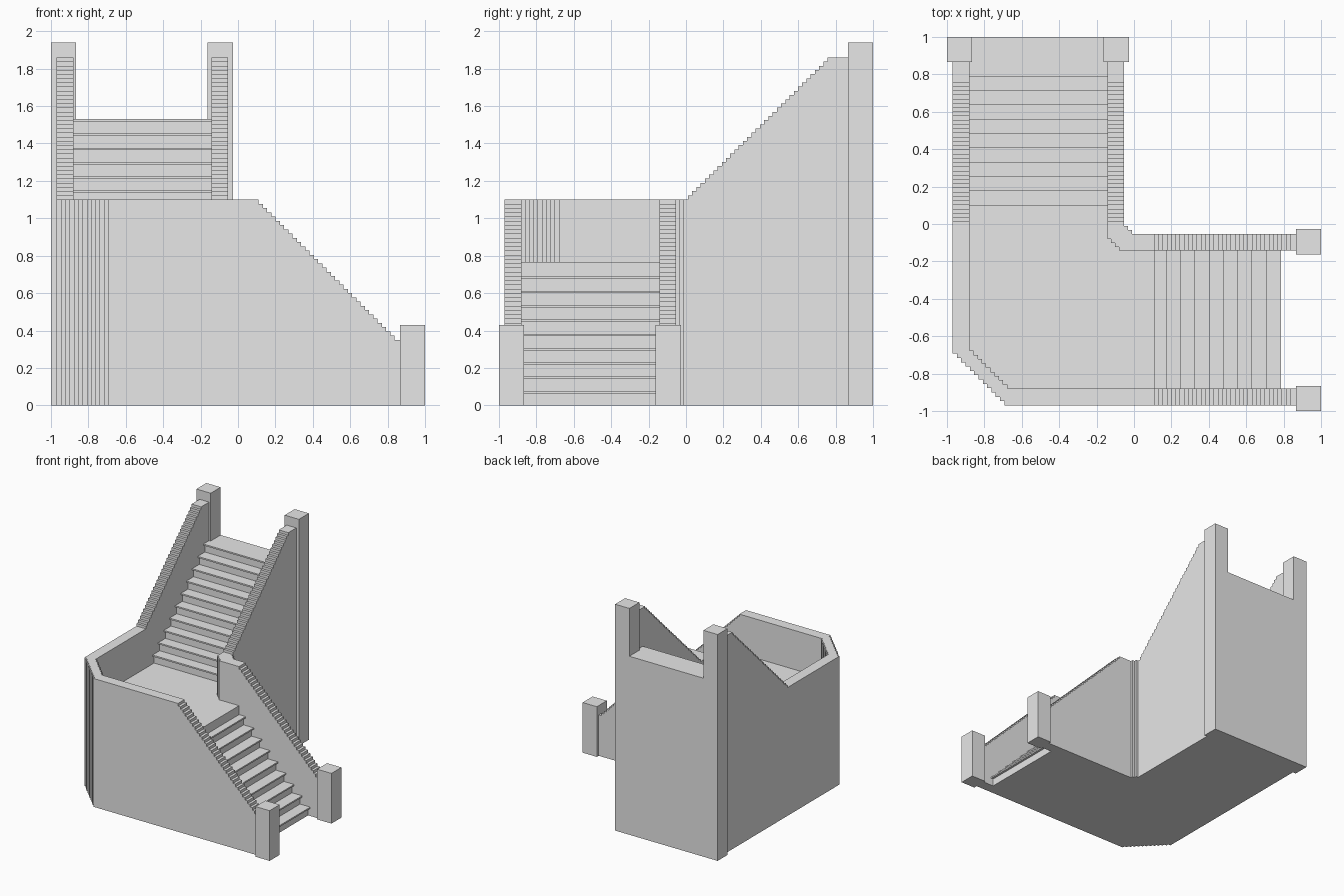
import bpy
import bmesh

if "Cube" in bpy.data.objects:
    bpy.data.objects.remove(bpy.data.objects["Cube"])

stone = bpy.data.materials.new("grey_stone")
stone.use_nodes = True
GREY = (0.8, 0.8, 0.8, 1)
stone.diffuse_color = GREY
stone.node_tree.nodes["Principled BSDF"].inputs["Base Color"].default_value = GREY

# Main levels and wall lines
FLOOR, RAIL = 0.765, 1.10
STEP = FLOOR / 10
NOSE, SLAB = 0.02, 0.0125
NOTCH = 0.0227
OUT, OUT_IN = -0.97, -0.88       # outer wall faces, in x and in y
IN, IN_OUT = -0.143, -0.053      # inner wall faces, in x and in y
POST = 0.135


def prism(name, outline, axis, lo, hi):
    """Extrude a 2D outline along an axis: x takes (y, z), y takes (x, z), z takes (x, y)."""
    place = {"x": lambda a, b, c: (c, a, b),
             "y": lambda a, b, c: (a, c, b),
             "z": lambda a, b, c: (a, b, c)}[axis]
    bm = bmesh.new()
    face = bm.faces.new([bm.verts.new(place(a, b, lo)) for a, b in outline])
    new = bmesh.ops.extrude_face_region(bm, geom=[face])["geom"]
    move = [p - q for p, q in zip(place(0, 0, hi), place(0, 0, lo))]
    bmesh.ops.translate(bm, vec=move, verts=[v for v in new if isinstance(v, bmesh.types.BMVert)])
    bmesh.ops.recalc_face_normals(bm, faces=bm.faces)
    mesh = bpy.data.meshes.new(name)
    bm.to_mesh(mesh)
    bm.free()
    mesh.materials.append(stone)
    obj = bpy.data.objects.new(name, mesh)
    bpy.context.collection.objects.link(obj)
    return obj


def notched(start, end, second_first=True):
    """Right-angled little steps from start to end."""
    (a0, b0), (a1, b1) = start, end
    n = max(1, round(abs(a1 - a0) / NOTCH))
    points = [start]
    for i in range(n):
        a, b = (a0 + (a1 - a0) * (i + j) / n for j in (0, 1)), (b0 + (b1 - b0) * (i + j) / n for j in (0, 1))
        (pa, na), (pb, nb) = a, b
        points += [(pa, nb) if second_first else (na, pb), (na, nb)]
    return points


def flight(edge, direction, base, back, count=10):
    """Stair profile with overhanging treads; edge is the front of the lowest tread."""
    points = [(back, 0), (edge + direction * NOSE, 0)]
    for k in range(count):
        front = edge + direction * STEP * k
        riser = front + direction * NOSE
        top = base + STEP * (k + 1)
        points += [(riser, top - SLAB), (front, top - SLAB), (front, top)]
        if k < count - 1:
            points.append((riser + direction * STEP, top))
    return points + [(back, top)]


# Sloping walls beside both flights
UP_START, LOW_START = 0.01, 0.11
upper_wall = [(UP_START, 0)] + notched((UP_START, RAIL), (0.78, 1.86)) + [(0.87, 1.86), (0.87, 0)]
lower_wall = [(LOW_START, 0)] + notched((LOW_START, RAIL), (0.86, 0.35)) + [(0.87, 0.35), (0.87, 0)]
for side, lo, hi in (("outer", OUT, OUT_IN), ("inner", IN, IN_OUT)):
    prism("upper_" + side + "_wall", upper_wall, "x", lo, hi)
    prism("lower_" + side + "_wall", lower_wall, "y", lo, hi)

# Landing walls with notched corners
outer_face = [(OUT, UP_START)] + notched((OUT, -0.67), (-0.67, OUT)) + [(LOW_START, OUT)]
outer_lining = [(OUT_IN, UP_START)] + notched((OUT_IN, -0.655), (-0.655, OUT_IN)) + [(LOW_START, OUT_IN)]
inner_face = [(IN_OUT, UP_START)] + notched((IN_OUT, UP_START), (UP_START, IN_OUT))[1:] + [(LOW_START, IN_OUT)]
inner_lining = [(IN, UP_START)] + notched((IN, -0.06), (-0.06, IN)) + [(LOW_START, IN)]
prism("landing_outer_wall", outer_face + outer_lining[::-1], "z", 0, RAIL)
prism("landing_inner_wall", inner_face + inner_lining[::-1], "z", 0, RAIL)

# Landing floor and the two flights
prism("landing", outer_lining + inner_lining[::-1], "z", 0, FLOOR)
prism("upper_flight", flight(0.10, 1, FLOOR, 1.0), "x", OUT_IN, IN)
prism("lower_flight", flight(0.785, -1, 0, LOW_START - 0.02), "y", OUT_IN, IN)

# Fill under the nosings where the flights meet the landing
prism("upper_flight_base", [(UP_START, 0), (0.13, 0), (0.13, FLOOR), (UP_START, FLOOR)], "x", OUT_IN, IN)

# Square end posts
for side, corner in (("outer", -1.0), ("inner", -0.163)):
    lo, hi = corner, corner + POST
    square = [(lo, 1 - POST), (hi, 1 - POST), (hi, 1), (lo, 1)]
    prism("upper_" + side + "_post", square, "z", 0, 1.94)
    prism("lower_" + side + "_post", [(b, a) for a, b in square], "z", 0, 0.43)
